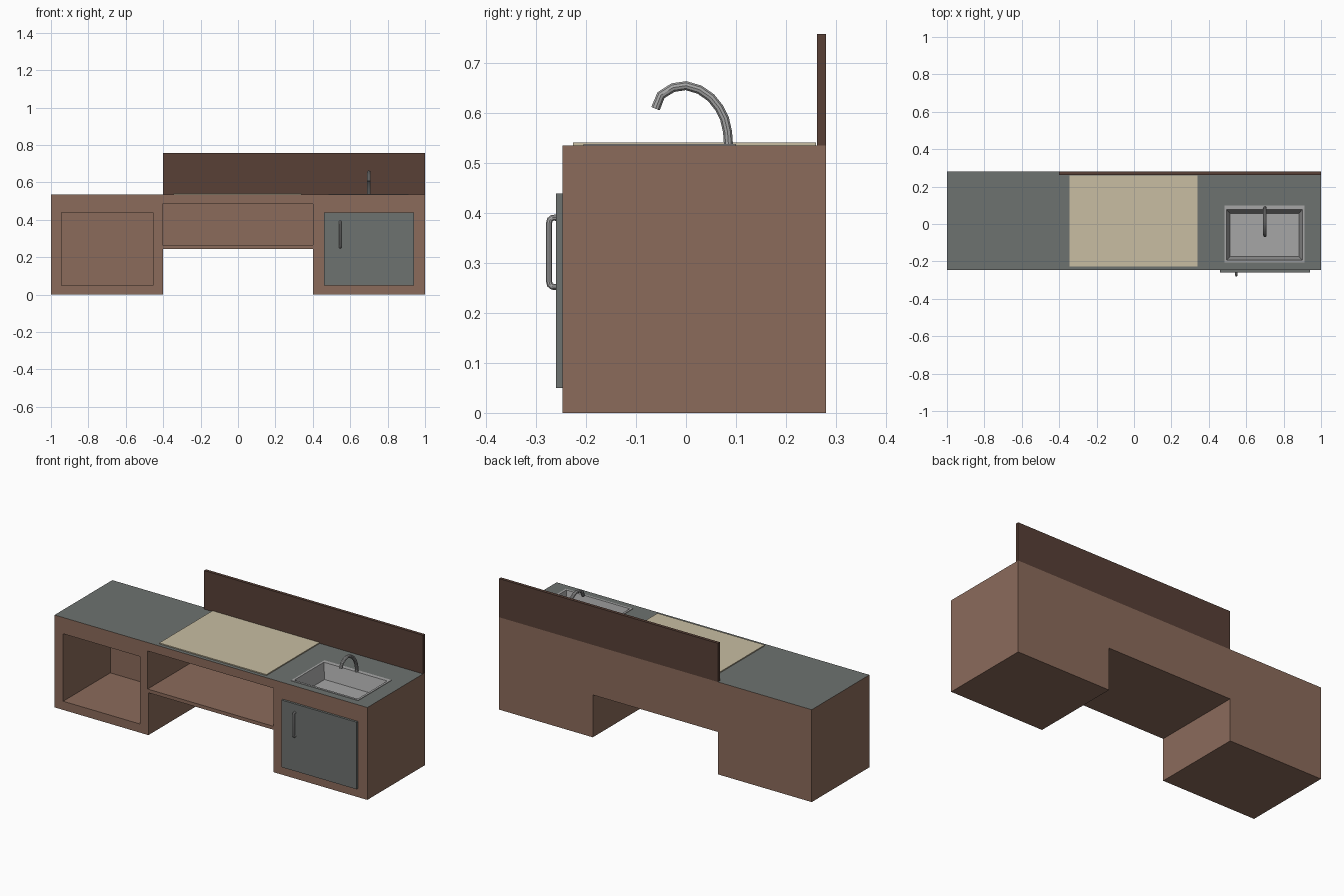
import bpy, bmesh

if "Cube" in bpy.data.objects:
    bpy.data.objects.remove(bpy.data.objects["Cube"])


def material(name, rgb):
    m = bpy.data.materials.new(name)
    m.diffuse_color = (*rgb, 1)
    m.use_nodes = True
    m.node_tree.nodes["Principled BSDF"].inputs["Base Color"].default_value = m.diffuse_color
    return m


BROWN = material("brown_wood", (0.26, 0.147, 0.105))
DARK = material("dark_wood", (0.098, 0.051, 0.037))
GREY = material("grey_stone", (0.155, 0.168, 0.16))
BEIGE = material("beige_board", (0.58, 0.51, 0.36))
STEEL = material("steel", (0.38, 0.38, 0.38))


def add_object(name, bm, *mats):
    bmesh.ops.recalc_face_normals(bm, faces=bm.faces)
    me = bpy.data.meshes.new(name)
    bm.to_mesh(me)
    bm.free()
    for m in mats:
        me.materials.append(m)
    ob = bpy.data.objects.new(name, me)
    bpy.context.collection.objects.link(ob)
    return ob


def box(name, x, y, z, mat):
    bm = bmesh.new()
    bmesh.ops.create_cube(bm, size=1)
    for v in bm.verts:
        v.co = [r[0] if c < 0 else r[1] for c, r in zip(v.co, (x, y, z))]
    return add_object(name, bm, mat)


def tube(name, x, path, radius):
    """Round tube following (y, z) points in the plane at x."""
    cu = bpy.data.curves.new(name, 'CURVE')
    cu.dimensions = '3D'
    cu.bevel_depth = radius
    cu.bevel_resolution = 3
    cu.use_fill_caps = True
    sp = cu.splines.new('POLY')
    sp.points.add(len(path) - 1)
    for p, (y, z) in zip(sp.points, path):
        p.co = (x, y, z, 1)
    cu.materials.append(STEEL)
    ob = bpy.data.objects.new(name, cu)
    bpy.context.collection.objects.link(ob)
    bpy.ops.object.select_all(action='DESELECT')
    bpy.context.view_layer.objects.active = ob
    ob.select_set(True)
    bpy.ops.object.convert(target='MESH')
    bpy.ops.object.shade_smooth_by_angle()


TOP, FRONT, BACK = 0.534, -0.247, 0.28

# Cabinet body: bridge-shaped profile extruded front to back, stone on top
profile = [(-1, 0), (-0.4, 0), (-0.4, 0.245), (0.4, 0.245),
           (0.4, 0), (1, 0), (1, TOP), (-1, TOP)]
bm = bmesh.new()
face = bm.faces.new([bm.verts.new((x, FRONT, z)) for x, z in profile])
ext = bmesh.ops.extrude_face_region(bm, geom=[face])
for v in ext["geom"]:
    if isinstance(v, bmesh.types.BMVert):
        v.co.y = BACK
for f in bm.faces:
    if all(v.co.z > TOP - 1e-4 for v in f.verts):
        f.material_index = 1
cabinet = add_object("cabinet_body", bm, BROWN, GREY)

# Open shelves and the sink recess are cut out of the body
cutters = [
    box("left_niche_cutter", (-0.945, -0.455), (-0.4, 0.183), (0.05, 0.44), BROWN),
    box("middle_niche_cutter", (-0.405, 0.4), (-0.4, 0.183), (0.265, 0.485), BROWN),
    box("sink_cutter", (0.489, 0.906), (-0.199, 0.083), (0.43, 0.7), BROWN),
]
for c in cutters:
    mod = cabinet.modifiers.new(c.name, 'BOOLEAN')
    mod.operation = 'DIFFERENCE'
    mod.solver = 'EXACT'
    mod.object = c
bpy.context.view_layer.update()
cabinet.data = bpy.data.meshes.new_from_object(
    cabinet.evaluated_get(bpy.context.evaluated_depsgraph_get()))
cabinet.modifiers.clear()
for c in cutters:
    bpy.data.objects.remove(c)

# Backsplash, worktop board and door
box("backsplash", (-0.4, 1), (0.262, BACK), (TOP, 0.757), DARK)
box("worktop_board", (-0.345, 0.34), (-0.226, 0.26), (TOP, 0.54), BEIGE)
box("door", (0.46, 0.94), (-0.26, FRONT), (0.05, 0.438), GREY)

# Sink: stacked rectangles from outer bowl, over the rim, down into the bowl
rings = [(0.51, 0.885, -0.178, 0.06, 0.445),
         (0.49, 0.905, -0.198, 0.082, TOP),
         (0.483, 0.912, -0.205, 0.1, TOP),
         (0.483, 0.912, -0.205, 0.1, TOP + 0.003),
         (0.495, 0.9, -0.193, 0.077, TOP + 0.003),
         (0.514, 0.881, -0.174, 0.057, 0.45)]
bm = bmesh.new()
loops = [[bm.verts.new(p) for p in
          ((x0, y0, z), (x1, y0, z), (x1, y1, z), (x0, y1, z))]
         for x0, x1, y0, y1, z in rings]
for a, b in zip(loops, loops[1:]):
    for i in range(4):
        j = (i + 1) % 4
        bm.faces.new((a[i], a[j], b[j], b[i]))
bm.faces.new(loops[0])
bm.faces.new(loops[-1])
add_object("sink", bm, STEEL)

# Faucet and door handle
tube("faucet", 0.7,
     [(0.085, 0.534), (0.083, 0.562), (0.077, 0.588), (0.066, 0.61),
      (0.05, 0.63), (0.027, 0.646), (0, 0.654), (-0.026, 0.65),
      (-0.05, 0.635), (-0.061, 0.608)], 0.0095)
tube("door_handle", 0.547,
     [(-0.258, 0.39), (-0.267, 0.39), (-0.272, 0.386), (-0.274, 0.378),
      (-0.274, 0.264), (-0.272, 0.256), (-0.267, 0.252), (-0.258, 0.252)], 0.0065)
